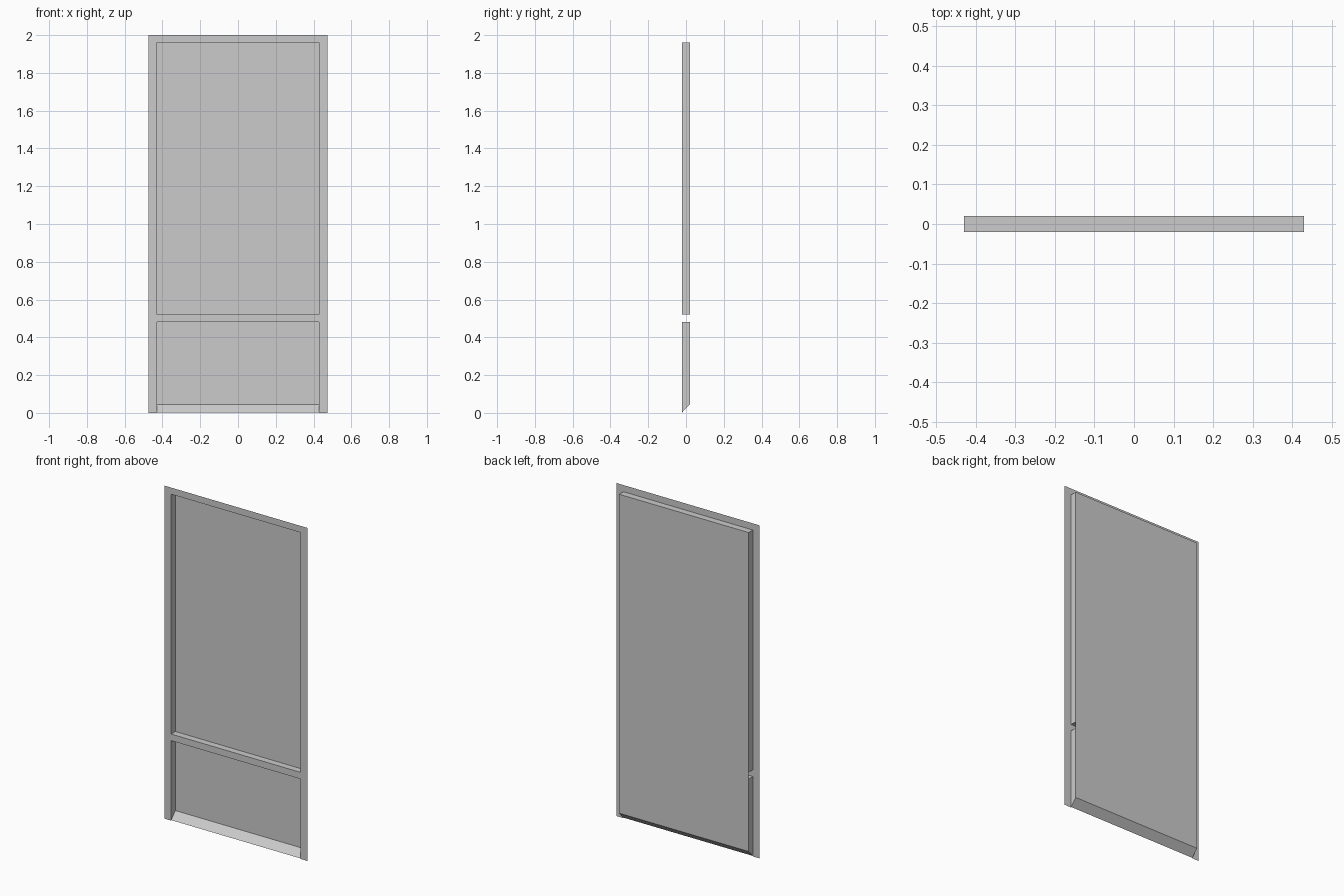
import bpy

if "Cube" in bpy.data.objects:
    bpy.data.objects.remove(bpy.data.objects["Cube"])

W, H = 0.475, 2.0          # outer half width, height
IN = 0.43                  # half width of the openings
FRONT, BACK = -0.02, 0.02  # front sheet and recessed panel planes
RAIL_LOW, RAIL_HIGH, TOP = 0.48, 0.52, 1.96
SILL = 0.045               # height of the sloped sill at the back


def make_sheet(name, quads):
    """Thin surface object from quads, sharing equal corners."""
    verts, faces = [], []
    for quad in quads:
        for p in quad:
            if p not in verts:
                verts.append(p)
        faces.append([verts.index(p) for p in quad])
    mesh = bpy.data.meshes.new(name)
    mesh.from_pydata(verts, [], faces)
    obj = bpy.data.objects.new(name, mesh)
    bpy.context.collection.objects.link(obj)
    return obj


def upright(x0, x1, z0, z1, y):
    return [(x0, y, z0), (x1, y, z0), (x1, y, z1), (x0, y, z1)]


def reveal(name, profile):
    """Four walls of a recess; profile is front-bottom, back-bottom, back-top, front-top."""
    fb, bb, bt, ft = profile
    left, right = [[(x, y, z) for y, z in profile] for x in (-IN, IN)]

    def ledge(a, b):
        return [(-IN, *a), (IN, *a), (IN, *b), (-IN, *b)]

    make_sheet(name, [left, right[::-1], ledge(fb, bb), ledge(bt, ft)])


# Flat face frame: stiles, top rail and middle rail
make_sheet("front_frame", [
    upright(-W, -IN, 0, H, FRONT),
    upright(IN, W, 0, H, FRONT),
    upright(-IN, IN, TOP, H, FRONT),
    upright(-IN, IN, RAIL_LOW, RAIL_HIGH, FRONT),
])

# Walls of the two recesses; the lower one has a sloped sill
reveal("upper_reveal", [(FRONT, RAIL_HIGH), (BACK, RAIL_HIGH), (BACK, TOP), (FRONT, TOP)])
reveal("lower_reveal", [(FRONT, 0.003), (BACK, SILL), (BACK, RAIL_LOW), (FRONT, RAIL_LOW)])

# Single panel closing the back of both recesses
make_sheet("back_panel", [upright(-IN, IN, SILL, TOP, BACK)])
